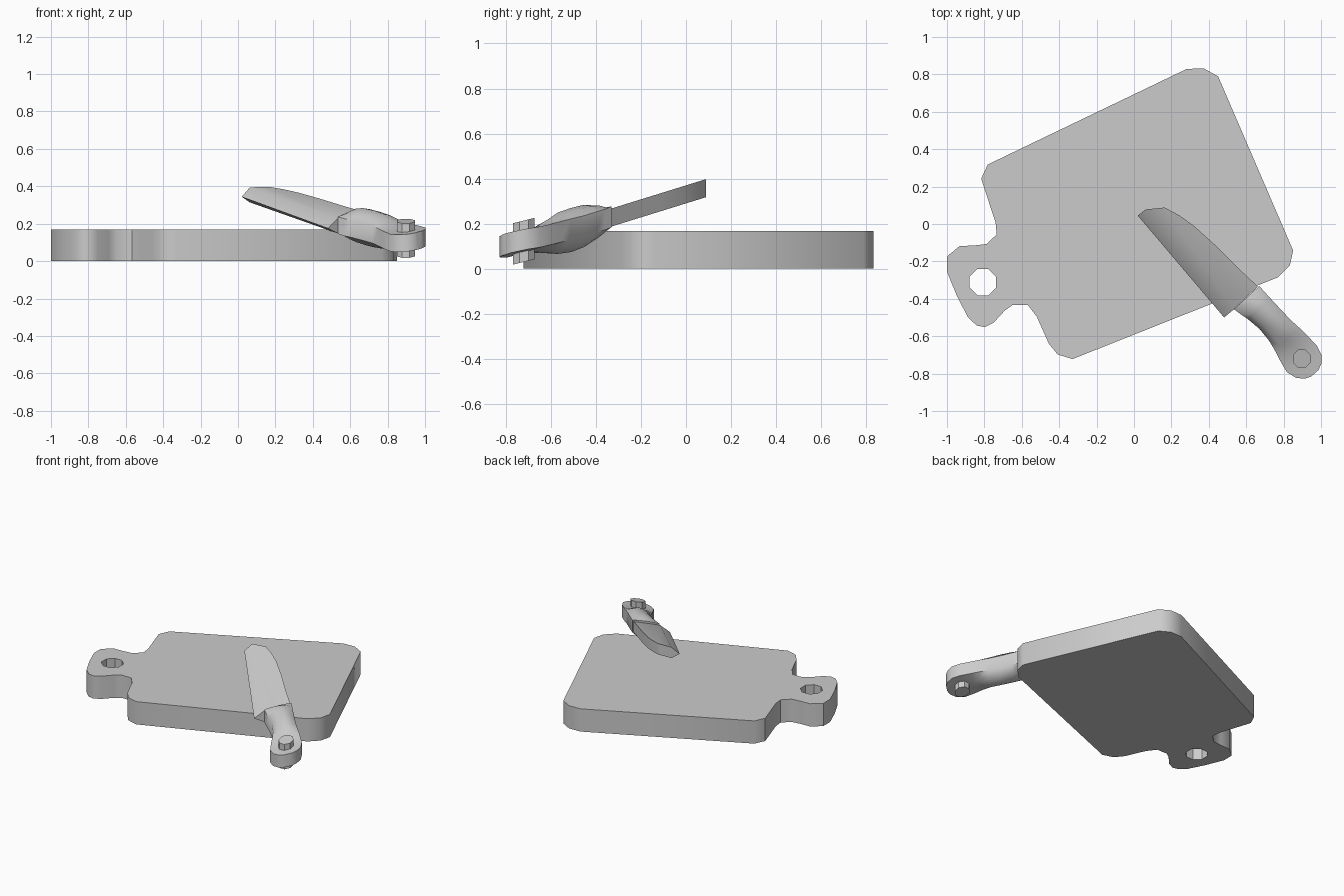
import bpy, bmesh, math
from mathutils import Vector

if "Cube" in bpy.data.objects:
    bpy.data.objects.remove(bpy.data.objects["Cube"])


def finish(name, bm, angle=40):
    bmesh.ops.recalc_face_normals(bm, faces=bm.faces)
    mesh = bpy.data.meshes.new(name)
    bm.to_mesh(mesh)
    bm.free()
    obj = bpy.data.objects.new(name, mesh)
    bpy.context.collection.objects.link(obj)
    bpy.ops.object.select_all(action='DESELECT')
    bpy.context.view_layer.objects.active = obj
    obj.select_set(True)
    bpy.ops.object.shade_smooth_by_angle(angle=math.radians(angle))
    return obj


def ring(center, radius, sides, turn=0.0):
    return [(center[0] + radius * math.cos(turn + i * math.tau / sides),
             center[1] + radius * math.sin(turn + i * math.tau / sides))
            for i in range(sides)]


def tilted(x, y, t, slope=0.31):
    # the knife lies on a plane that rises towards the back
    return Vector((x, y, 0.33 + slope * y + t))


# Cutting board: outline with a hanging hole, extruded
outline = [(.282, .829), (.373, .832), (.45, .789), (.851, -.142), (.833, -.222),
           (.768, -.286), (-.328, -.722), (-.408, -.698), (-.456, -.639), (-.52, -.495),
           (-.568, -.433), (-.649, -.433), (-.691, -.463), (-.75, -.527), (-.798, -.551),
           (-.841, -.543), (-.889, -.497), (-.948, -.382), (-1, -.254), (-1, -.174),
           (-.932, -.118), (-.857, -.115), (-.788, -.107), (-.734, -.056), (-.74, .008),
           (-.798, .184), (-.817, .243), (-.782, .318)]
bm = bmesh.new()
for loop in (outline, ring((-.808, -.311), .076, 8, math.pi / 8)):
    vs = [bm.verts.new((x, y, 0)) for x, y in loop]
    for i, v in enumerate(vs):
        bm.edges.new((v, vs[i - 1]))
bmesh.ops.triangle_fill(bm, use_beauty=True, edges=bm.edges[:], normal=(0, 0, 1))
ext = bmesh.ops.extrude_face_region(bm, geom=bm.faces[:])
bmesh.ops.translate(bm, vec=(0, 0, .168),
                    verts=[g for g in ext["geom"] if isinstance(g, bmesh.types.BMVert)])
finish("cutting_board", bm)

# Blade: flat body with a two-sided bevel running to the cutting edge
flat = [(.063, .078), (.164, .088), (.244, .045), (.324, -.013), (.431, -.11),
        (.565, -.243), (.662, -.334), (.533, -.457)]
bm = bmesh.new()
top = [bm.verts.new(tilted(x, y, .04)) for x, y in flat]
low = [bm.verts.new(tilted(x, y, -.04)) for x, y in flat]
tip = bm.verts.new(tilted(.02, .045, 0))
heel = bm.verts.new(tilted(.482, -.5, 0))
bm.faces.new(top)
bm.faces.new(low)
for i in range(len(flat) - 1):
    bm.faces.new((top[i], top[i + 1], low[i + 1], low[i]))
for side in (top, low):
    bm.faces.new((tip, side[0], side[-1], heel))
bm.faces.new((tip, top[0], low[0]))
bm.faces.new((heel, top[-1], low[-1]))
finish("knife_blade", bm, 30)

# Handle: domed cross-sections lofted from blade to rounded end
# distance from bolt, sideways offset, half width, dome height, lift
stations = [(.44, 0, .092, .052, .003), (.40, .004, .088, .082, 0), (.35, .010, .082, .094, 0),
            (.27, .016, .077, .098, 0), (.19, .015, .080, .092, .004), (.13, .012, .089, .072, .006),
            (.075, .006, .098, .047, .008), (0, 0, .107, .047, .012), (-.055, 0, .092, .047, .020),
            (-.09, 0, .060, .047, .025), (-.105, 0, .025, .047, .028)]
axis, side = Vector((-.671, .742)), Vector((.742, .671))
bolt = Vector((.897, -.72))
RIM = .046
bm = bmesh.new()
rows = []
for b, off, hw, dome, lift in stations:
    half = [(f, RIM + (dome - RIM) * k) for f, k in ((-1, 0), (-.6, .66), (0, 1), (.6, .66), (1, 0))]
    section = half + [(f, -t) for f, t in reversed(half)]
    row = []
    for f, t in section:
        p = bolt + axis * b + side * (off + f * hw)
        row.append(bm.verts.new(tilted(p.x, p.y, t + lift)))
    rows.append(row)
for r0, r1 in zip(rows, rows[1:]):
    for i in range(len(r0)):
        bm.faces.new((r0[i - 1], r0[i], r1[i], r1[i - 1]))
bm.faces.new(rows[0])
bm.faces.new(rows[-1])
finish("knife_handle", bm)

# Rivet through the handle end
bm = bmesh.new()
pts = ring(bolt, .052, 8, math.pi / 8)
lo, hi = [[bm.verts.new((x, y, .122 + .25 * (y - bolt.y) + t)) for x, y in pts]
          for t in (-.092, .092)]
for i in range(8):
    bm.faces.new((lo[i - 1], lo[i], hi[i], hi[i - 1]))
bm.faces.new(lo)
bm.faces.new(hi)
finish("handle_rivet", bm)
